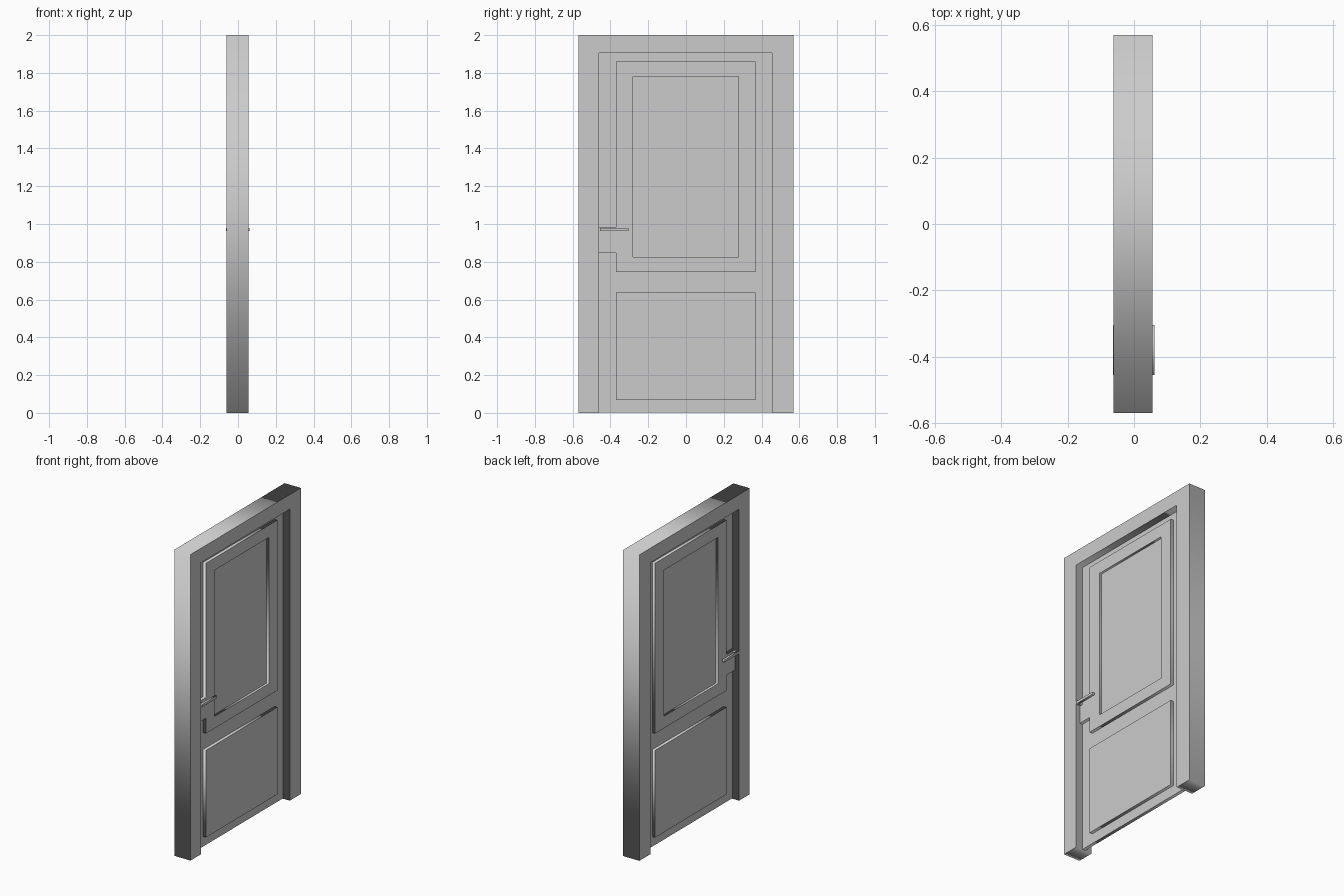
import bpy
from math import radians

if "Cube" in bpy.data.objects:
    bpy.data.objects.remove(bpy.data.objects["Cube"])

MID = -0.003  # middle plane of the door along x


def rect(y0, y1, z0, z1):
    return [(y0, z0), (y1, z0), (y1, z1), (y0, z1)]


def plate(name, x0, x1, *outlines):
    """Extrude y/z outlines (later outlines are holes) from x0 to x1."""
    curve = bpy.data.curves.new(name + "_outline", 'CURVE')
    curve.dimensions = '2D'
    curve.fill_mode = 'BOTH'
    curve.extrude = (x1 - x0) / 2
    for pts in outlines:
        spline = curve.splines.new('POLY')
        spline.points.add(len(pts) - 1)
        for p, (y, z) in zip(spline.points, pts):
            p.co = (y, z, 0, 1)
        spline.use_cyclic_u = True
    temp = bpy.data.objects.new(name + "_temp", curve)
    bpy.context.collection.objects.link(temp)
    graph = bpy.context.evaluated_depsgraph_get()
    mesh = bpy.data.meshes.new_from_object(temp.evaluated_get(graph))
    bpy.data.objects.remove(temp)
    obj = bpy.data.objects.new(name, mesh)
    obj.rotation_euler = (radians(90), 0, radians(90))
    obj.location.x = (x0 + x1) / 2
    bpy.context.collection.objects.link(obj)
    return obj


def slab(name, half, *outlines):
    """Plate standing out equally on both faces of the door."""
    return plate(name, MID - half, MID + half, *outlines)


# Surrounding frame, open at the floor
slab("door_frame", 0.0588, [(-0.57, 0), (-0.46, 0), (-0.46, 1.905), (0.455, 1.905),
                            (0.455, 0), (0.57, 0), (0.57, 2), (-0.57, 2)])

# Thin door leaf
slab("door_leaf", 0.0105, rect(-0.46, 0.455, 0.003, 1.905))

# Raised lower panel
slab("lower_panel", 0.031, rect(-0.37, 0.367, 0.068, 0.637))

# Raised upper surround with lock plate tab, and the sunken panel inside it
hole = rect(-0.281, 0.278, 0.825, 1.78)
slab("upper_surround", 0.031, [(-0.37, 0.747), (0.367, 0.747), (0.367, 1.86), (-0.37, 1.86),
                               (-0.37, 0.983), (-0.46, 0.983), (-0.46, 0.847), (-0.37, 0.847)], hole)
slab("upper_panel", 0.016, hole)

# Lever handle on each face: neck and bar
for side, sign in (("front", 1), ("back", -1)):
    tip = 0.0615 if sign > 0 else -0.0635
    for part, near, far, y1 in (("neck", MID + sign * 0.028, tip - sign * 0.014, -0.437),
                                ("bar", tip - sign * 0.014, tip, -0.305)):
        plate(f"handle_{part}_{side}", min(near, far), max(near, far),
              rect(-0.455, y1, 0.962, 0.979))
